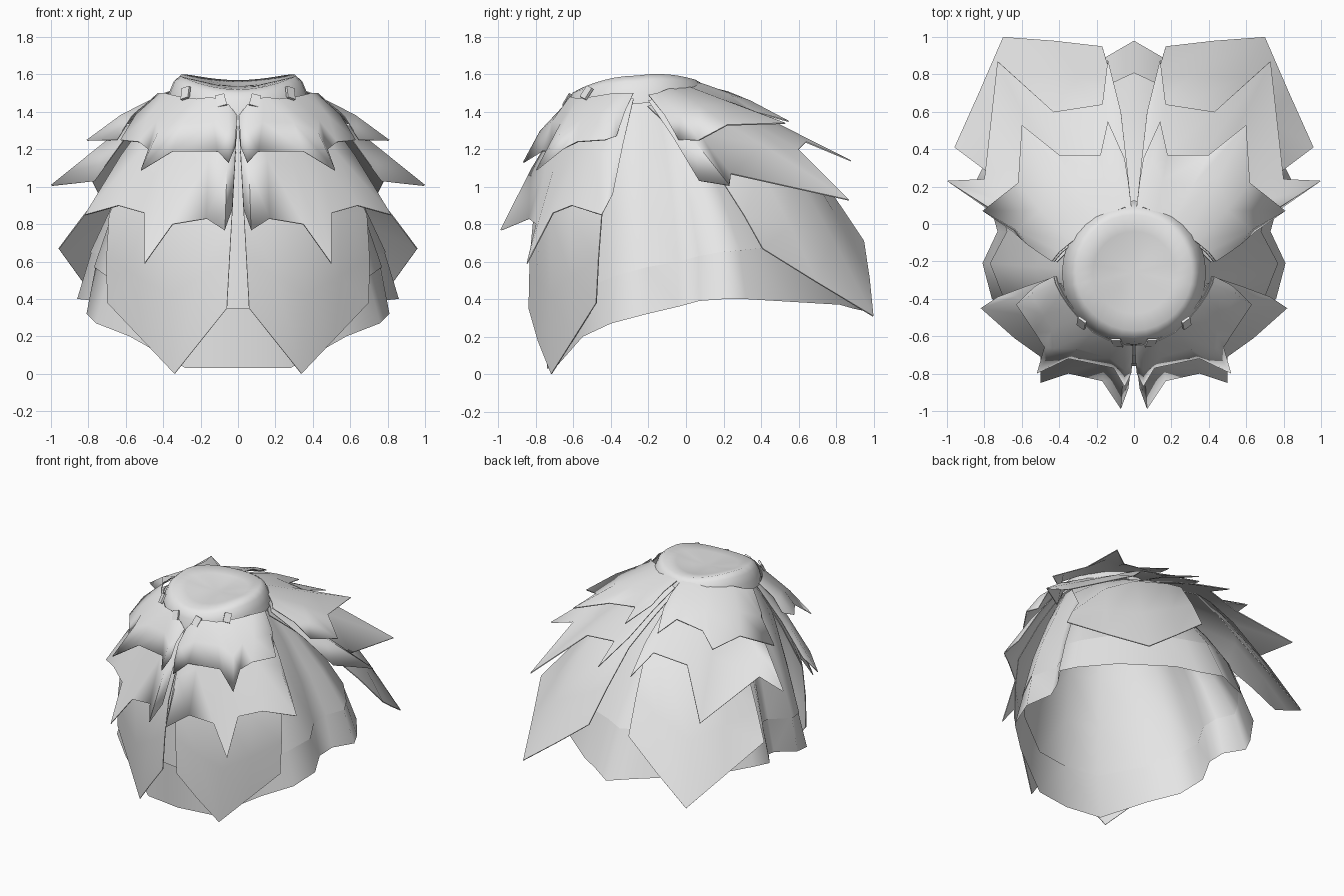
import bpy, bmesh, math
from mathutils import Vector, Matrix

if "Cube" in bpy.data.objects:
    bpy.data.objects.remove(bpy.data.objects["Cube"])

AXIS = Vector((0, -0.27, 0))
cloth = bpy.data.materials.new("light_grey_cloth")
cloth.diffuse_color = (0.8, 0.8, 0.8, 1)
cloth.use_nodes = True
cloth.node_tree.nodes["Principled BSDF"].inputs["Base Color"].default_value = cloth.diffuse_color


def finish(name, bm, angle=50, mirror=True):
    me = bpy.data.meshes.new(name)
    bm.to_mesh(me)
    bm.free()
    ob = bpy.data.objects.new(name, me)
    bpy.context.collection.objects.link(ob)
    me.materials.append(cloth)
    bpy.ops.object.select_all(action='DESELECT')
    ob.select_set(True)
    bpy.context.view_layer.objects.active = ob
    bpy.ops.object.shade_smooth_by_angle(angle=math.radians(angle))
    if mirror:
        mod = ob.modifiers.new("mirror", 'MIRROR')
        mod.merge_threshold = 0.002
    return ob


def loft(name, rows, thickness=0.006, angle=75, mirror=True, closed=False):
    """Skin rows of points into a sheet facing outward, with thin cloth edges."""
    bm = bmesh.new()
    grid = [[bm.verts.new(p) for p in row] for row in rows]
    n = len(rows[0])
    for a, b in zip(grid, grid[1:]):
        for i in range(n if closed else n - 1):
            j = (i + 1) % n
            bm.faces.new((a[i], a[j], b[j], b[i]))
    if closed:
        bmesh.ops.remove_doubles(bm, verts=bm.verts[:], dist=0.0005)
    bm.normal_update()
    centre = AXIS + Vector((0, 0, 0.7))
    facing = 0
    for f in bm.faces:
        out = f.calc_center_median() - centre
        facing += f.normal.dot(out) * f.calc_area()
    if facing < 0:
        bmesh.ops.reverse_faces(bm, faces=bm.faces[:])
    if thickness:
        bm.normal_update()
        bmesh.ops.solidify(bm, geom=bm.faces[:], thickness=thickness)
    return finish(name, bm, angle, mirror)


def vecs(points):
    return [Vector(p) for p in points]


def between(a, b, t, bulge):
    """Row part-way between two rows, pushed out from the waist axis."""
    out = []
    for p, q in zip(a, b):
        m = p.lerp(q, t)
        d = m - AXIS
        d.z = 0.25
        if m.x < 0.08:
            d.x = 0
        out.append(m + d.normalized() * bulge)
    return out


def tuck(row, s, drop):
    """Copy of a row moved inward and down, for the layer beneath."""
    return [AXIS + Vector((p.x * s, (p.y - AXIS.y) * s, p.z - drop)) for p in row]


def layered_panel(name, top, first, second, mid, tip):
    top, first, second, mid, tip = map(vecs, (top, first, second, mid, tip))
    # short and middle jagged layers
    loft(name + "_upper_layer", [top, between(top, first, .5, .025), first])
    top2 = tuck(top, .97, .03)
    loft(name + "_middle_layer", [top2, between(top2, second, .5, .015), second])
    # long pointed layer
    top3 = tuck([top[i] for i in (0, 2, 3, 5, 7)], .94, .06)
    loft(name + "_long_layer", [top3, between(top3, mid, .5, .015), mid,
                                between(mid, tip, .5, .01), tip])


layered_panel(
    "front_panel",
    [(.004, -.65, 1.38), (.05, -.645, 1.44), (.14, -.62, 1.48), (.22, -.58, 1.47),
     (.30, -.50, 1.48), (.35, -.44, 1.49), (.39, -.38, 1.50), (.42, -.32, 1.50),
     (.43, -.28, 1.50)],
    [(.015, -.80, 1.21), (.05, -.87, 1.13), (.11, -.77, 1.19), (.35, -.72, 1.19),
     (.52, -.80, 1.09), (.48, -.66, 1.20), (.53, -.58, 1.24), (.63, -.43, 1.25),
     (.57, -.37, 1.27)],
    [(.03, -.88, .88), (.07, -.99, .77), (.17, -.84, .83), (.35, -.80, .80),
     (.50, -.85, .59), (.50, -.71, .86), (.64, -.61, .90), (.82, -.45, .85),
     (.73, -.39, .96)],
    [(.03, -.81, .88), (.20, -.78, .85), (.38, -.72, .84), (.55, -.62, .84),
     (.69, -.45, .85)],
    [(.06, -.84, .35), (.20, -.79, .175), (.34, -.72, 0), (.52, -.60, .19),
     (.70, -.48, .38)])

layered_panel(
    "back_panel",
    [(.01, .06, 1.55), (.05, .09, 1.55), (.12, .06, 1.55), (.20, 0, 1.54),
     (.28, -.06, 1.53), (.34, -.10, 1.52), (.40, -.15, 1.50), (.44, -.20, 1.49)],
    [(.05, .35, 1.44), (.14, .55, 1.35), (.18, .37, 1.40), (.40, .37, 1.37),
     (.60, .53, 1.34), (.62, .22, 1.33), (.81, .07, 1.25), (.65, -.04, 1.25)],
    [(.07, .60, 1.28), (.14, .88, 1.14), (.17, .64, 1.24), (.43, .60, 1.20),
     (.73, .87, .93), (.80, .24, 1.07), (1.0, .23, 1.01), (.77, .07, 1.03)],
    [(.07, .60, 1.20), (.20, .60, 1.18), (.45, .55, 1.13), (.60, .40, 1.08),
     (.68, .20, 1.02)],
    [(.17, .95, .71), (.43, .98, .51), (.70, 1.0, .31), (.83, .70, .49),
     (.96, .41, .67)])

# pleated underskirt with a separate hem band
seam = vecs([(0, -.76, .35), (.27, -.72, .35), (.55, -.55, .45), (.70, -.39, .52),
             (.77, -.21, .57), (.68, -.04, .60), (.71, .07, .63), (.79, .18, .65),
             (.73, .29, .66), (.57, .48, .68), (.30, .68, .68), (.15, .74, .68),
             (0, .81, .67)])
hem = vecs([(0, -.74, .03), (.28, -.70, .03), (.58, -.55, .20), (.76, -.40, .27),
            (.81, -.21, .32), (.73, -.04, .36), (.76, .07, .39), (.86, .20, .40),
            (.80, .32, .40), (.62, .57, .385), (.30, .82, .37), (.155, .89, .35),
            (0, .98, .33)])
waist = []
for p in seam:
    d = p - AXIS
    a = math.atan2(d.x, d.y)
    x = 0 if p.x == 0 else .36 * math.sin(a)
    waist.append(Vector((x, AXIS.y + .36 * math.cos(a), 1.45)))
loft("underskirt", [waist, between(waist, seam, .33, .035),
                    between(waist, seam, .66, .035), seam], 0)
loft("hem_band", [tuck(seam, .985, -.02), hem], 0)

# waist cap: raised at the sides, lowest at the front, slightly hollow on top
rings = []
for r, z, side, back in ((.385, 1.39, .05, .07), (.37, 1.46, .04, .05),
                         (.345, 1.50, .06, .05), (.31, 1.52, .072, .05),
                         (.22, 1.525, .045, .03), (.11, 1.53, .015, .01),
                         (0, 1.535, 0, 0)):
    ring = []
    for i in range(32):
        a = math.tau * i / 32
        ring.append((r * math.sin(a), -.26 + r * math.cos(a),
                     z + side * math.sin(a) ** 2 + back * max(0, math.cos(a))))
    rings.append(ring)
loft("waist_cap", rings, 0, 80, False, True)

# small fastening tabs on the front waist
for k, (x, y, z, turn) in enumerate(((.09, -.635, 1.46, .15), (.28, -.53, 1.50, .75))):
    bm = bmesh.new()
    m = (Matrix.Translation((x, y, z)) @ Matrix.Rotation(turn, 4, 'Z')
         @ Matrix.Rotation(-.5, 4, 'X') @ Matrix.Rotation(.3, 4, 'Y')
         @ Matrix.Diagonal((.05, .015, .07, 1)))
    bmesh.ops.create_cube(bm, size=1, matrix=m)
    finish("waist_tab_%d" % (k + 1), bm, 30)
